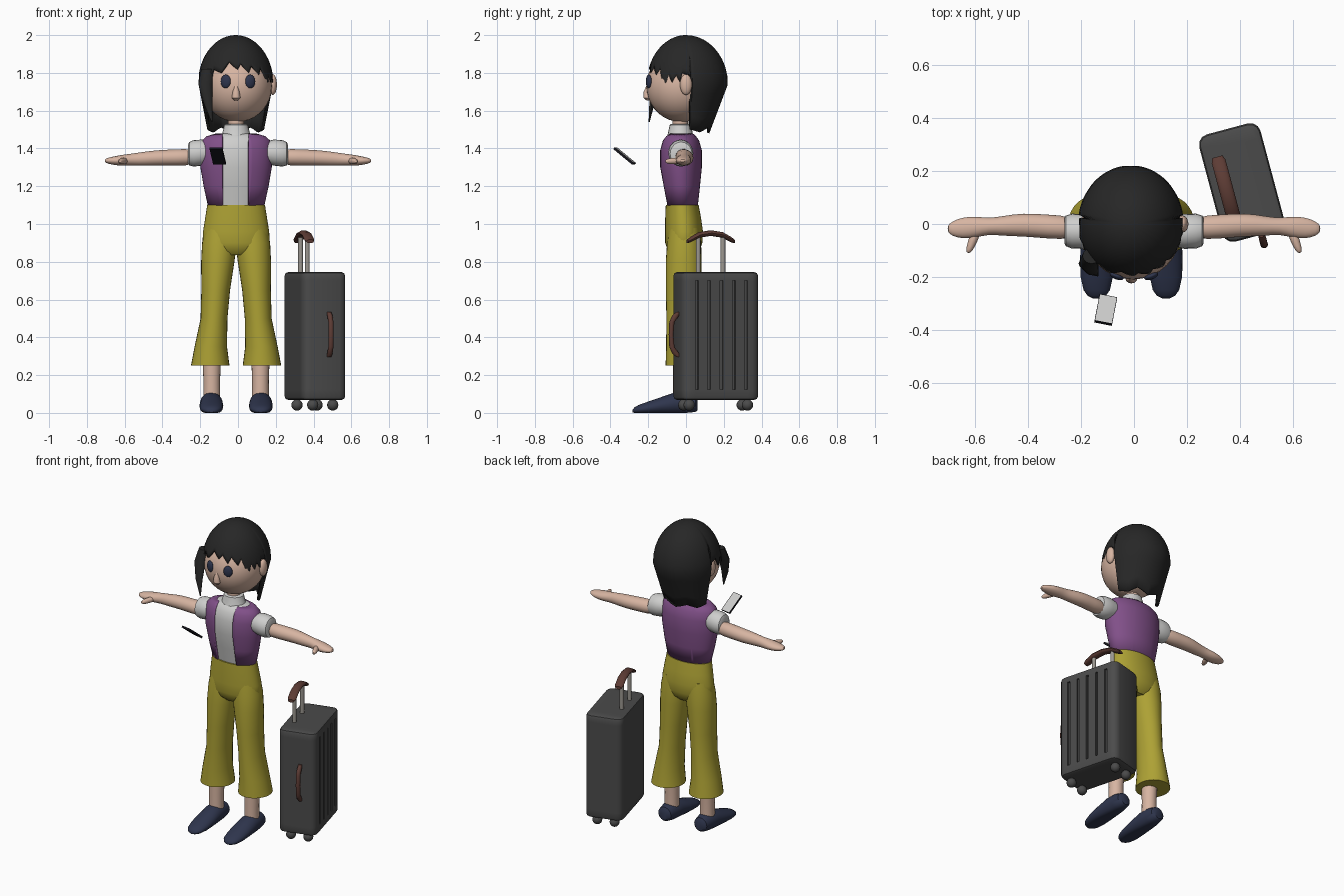
import bpy, bmesh
from math import sin, cos, pi, radians, sqrt
from mathutils import Matrix, Vector

cube = bpy.data.objects.get("Cube")
if cube:
    bpy.data.objects.remove(cube, do_unlink=True)


def material(name, r, g, b):
    m = bpy.data.materials.new(name)
    m.use_nodes = True
    m.diffuse_color = (r, g, b, 1)
    m.node_tree.nodes["Principled BSDF"].inputs["Base Color"].default_value = (r, g, b, 1)
    return m


skin = material("skin", .68, .46, .36)
black_hair = material("black hair", .02, .02, .02)
purple = material("purple", .22, .08, .25)
white = material("off white", .62, .62, .61)
yellow = material("mustard yellow", .42, .36, .035)
navy = material("navy", .028, .036, .075)
grey = material("dark grey", .07, .07, .07)
brown = material("brown", .11, .045, .035)
metal = material("metal", .33, .31, .28)
black = material("black", .008, .008, .012)

FLIP = Matrix.Scale(-1, 4, (1, 0, 0))
SIDES = (("left", Matrix.Identity(4)), ("right", FLIP))
MID = Matrix.Translation((-.01, 0, 0))      # the body sits just off centre


def finish(name, bm, mats, matrix=None, angle=40):
    """Turn a bmesh into a smooth shaded object."""
    if matrix:
        bm.transform(matrix)
    bmesh.ops.recalc_face_normals(bm, faces=bm.faces)
    mesh = bpy.data.meshes.new(name)
    bm.to_mesh(mesh)
    bm.free()
    for m in mats if isinstance(mats, tuple) else (mats,):
        mesh.materials.append(m)
    mesh.shade_smooth()
    mesh.set_sharp_from_angle(angle=radians(angle))
    obj = bpy.data.objects.new(name, mesh)
    bpy.context.scene.collection.objects.link(obj)
    return obj


def loft(rings, axis="Z", n=20, caps=True):
    """Skin ellipses (position, centre 1, centre 2, radius 1, radius 2) along an axis."""
    bm = bmesh.new()
    loops = []
    for a, c1, c2, r1, r2 in rings:
        loop = []
        for i in range(n):
            t = 2 * pi * i / n
            p, q = c1 + r1 * cos(t), c2 + r2 * sin(t)
            loop.append(bm.verts.new({"Z": (p, q, a), "X": (a, p, q), "Y": (p, a, q)}[axis]))
        loops.append(loop)
    for low, high in zip(loops, loops[1:]):
        for i in range(n):
            j = (i + 1) % n
            bm.faces.new((low[i], low[j], high[j], high[i]))
    if caps:
        bm.faces.new(loops[0])
        bm.faces.new(loops[-1])
    return bm


def ball(name, centre, radii, mat, matrix=None, turn=0, n=20):
    bm = bmesh.new()
    place = Matrix.Translation(centre) @ Matrix.Rotation(turn, 4, "Z") @ Matrix.Diagonal((*radii, 1))
    bmesh.ops.create_uvsphere(bm, u_segments=n, v_segments=n // 2 + 2, radius=1, matrix=place)
    return finish(name, bm, mat, matrix)


def smooth(obj):
    obj.modifiers.new("smooth", "SUBSURF").levels = 1
    obj.modifiers["smooth"].render_levels = 1


def solidify(obj, thickness):
    mod = obj.modifiers.new("thickness", "SOLIDIFY")
    mod.thickness, mod.offset = thickness, -1


# Head and face
ball("head", (-.005, -.025, 1.73), (.185, .185, .19), skin, n=32)
finish("nose", loft([(1.655, 0, -.2, .01, .01), (1.668, 0, -.205, .023, .02),
                     (1.7, 0, -.208, .018, .016), (1.745, 0, -.2, .004, .004)], n=12), skin, MID)
finish("neck", loft([(1.48, 0, -.03, .042, .042), (1.6, 0, -.03, .042, .042)]), skin, MID)
for side, flip in SIDES:
    ball(side + "_eye", (.065, -.197, 1.755), (.028, .013, .036), navy, flip, radians(20))
    ball(side + "_ear", (.184, 0, 1.738), (.022, .032, .055), skin, flip)

# Hair shell with a jagged lower edge: (degrees from the front, height)
EDGE = [(-180, 1.48), (-150, 1.51), (-126, 1.485), (-99, 1.5), (-96, 1.79), (-84, 1.8), (-75, 1.74),
        (-69, 1.79), (-51, 1.72), (-39, 1.82), (-24, 1.8), (-12, 1.86), (3, 1.82), (9, 1.85),
        (21, 1.8), (27, 1.84), (39, 1.79), (45, 1.83), (57, 1.72), (63, 1.79), (69, 1.75),
        (75, 1.79), (81, 1.75), (84, 1.8), (96, 1.79), (99, 1.5), (126, 1.485), (150, 1.51), (180, 1.48)]


def edge_height(deg):
    for (a, za), (b, zb) in zip(EDGE, EDGE[1:]):
        if a <= deg <= b:
            return za + (zb - za) * (deg - a) / (b - a)


def hair_point(deg, z):
    t, drop = radians(deg), max(0, 1.74 - z)
    dome = sqrt(max(0, 1 - (max(0, z - 1.74) / .26) ** 2))
    depth = .208 if cos(t) > 0 else .222 - .38 * drop
    return (-.012 + (.2 - .2 * drop) * dome * sin(t), -depth * dome * cos(t), z)


bm = bmesh.new()
ROWS = 14
crown = bm.verts.new((-.012, 0, 2))
columns = []
for deg in range(-180, 180, 3):
    low = edge_height(deg)
    columns.append([bm.verts.new(hair_point(deg, 2 - (2 - low) * (k / ROWS) ** 2))
                    for k in range(1, ROWS + 1)])
for a, b in zip(columns, columns[1:] + columns[:1]):
    bm.faces.new((crown, a[0], b[0]))
    for k in range(ROWS - 1):
        bm.faces.new((a[k], a[k + 1], b[k + 1], b[k]))
solidify(finish("hair", bm, black_hair), .014)
finish("long_lock", loft([(1.82, -.16, -.12, .035, .03), (1.74, -.172, -.15, .038, .024),
                          (1.64, -.158, -.18, .024, .014), (1.54, -.138, -.195, .003, .003)],
                         n=12), black_hair)

# Shirt, collar and open vest
TORSO = [(1.09, 0, -.022, .148, .084), (1.2, 0, -.026, .172, .1), (1.3, 0, -.03, .189, .114),
         (1.39, 0, -.03, .191, .114), (1.44, 0, -.03, .182, .1), (1.465, 0, -.03, .155, .083),
         (1.478, 0, -.03, .11, .068)]
finish("shirt", loft([(z, x, y, rx - .011, ry - .009) for z, x, y, rx, ry in TORSO], n=40), white, MID)
finish("collar", loft([(1.43, 0, -.03, .1, .085), (1.47, 0, -.03, .076, .068),
                       (1.525, 0, -.03, .062, .056), (1.53, 0, -.03, .052, .048)]), white, MID)
bm = loft(TORSO, n=40, caps=False)
bmesh.ops.recalc_face_normals(bm, faces=bm.faces)
for x in (-.072, .066):
    bmesh.ops.bisect_plane(bm, geom=bm.verts[:] + bm.edges[:] + bm.faces[:],
                           plane_co=(x, 0, 0), plane_no=(1, 0, 0))
opening = [f for f in bm.faces
           if -.072 < f.calc_center_median().x < .066 and f.calc_center_median().y < -.03]
bmesh.ops.delete(bm, geom=opening, context="FACES")
solidify(finish("vest", bm, purple, MID), .014)

# Arms, legs and shoes, mirrored
for side, flip in SIDES:
    finish(side + "_sleeve", loft([(.14, -.028, 1.38, .055, .055), (.19, -.028, 1.378, .066, .069),
                                   (.235, -.027, 1.374, .066, .07), (.258, -.026, 1.372, .058, .062),
                                   (.264, -.025, 1.37, .046, .05)], "X"), white, flip)
    smooth(finish(side + "_arm", loft([
        (.22, -.015, 1.355, .048, .048), (.33, -.01, 1.352, .046, .044), (.42, -.002, 1.35, .046, .043),
        (.5, -.008, 1.345, .038, .038), (.55, -.008, 1.342, .031, .033), (.6, -.012, 1.338, .042, .031),
        (.65, -.015, 1.335, .042, .025), (.69, -.018, 1.335, .028, .016),
        (.706, -.018, 1.335, .012, .008)], "X", 14), skin, flip))
    smooth(finish(side + "_thumb", loft([(-.02, .595, 1.335, .022, .02), (-.07, .612, 1.333, .019, .018),
                                         (-.1, .624, 1.332, .014, .014),
                                         (-.11, .626, 1.332, .006, .006)], "Y", 10), skin, flip))
    finish(side + "_trouser_leg", loft([
        (.25, .137, 0, .102, .108), (.35, .134, -.005, .086, .1), (.5, .117, -.01, .071, .094),
        (.65, .108, -.012, .076, .094), (.8, .097, -.012, .088, .095), (.9, .088, -.01, .092, .09),
        (.98, .08, -.01, .085, .08)], n=28), yellow, MID @ flip)
    finish(side + "_ankle", loft([(.06, .129, -.025, .045, .045), (.17, .129, -.025, .044, .044),
                                  (.32, .129, -.02, .05, .05)]), skin, MID @ flip)
    shoe = loft([(.062, .131, .045, .028, .03), (.05, .131, .05, .046, .045), (0, .131, .052, .056, .056),
                 (-.06, .131, .05, .06, .058), (-.13, .131, .038, .063, .046), (-.2, .131, .026, .061, .034),
                 (-.25, .131, .018, .05, .024), (-.272, .131, .014, .034, .016),
                 (-.282, .131, .01, .014, .008)], "Y", 24)
    for v in shoe.verts:
        v.co.z = max(v.co.z, 0)
    finish(side + "_shoe", shoe, navy, MID @ flip)

finish("trouser_hips", loft([
    (.835, 0, -.012, .1, .06), (.86, 0, -.012, .155, .085), (.9, 0, -.012, .178, .098),
    (.96, 0, -.01, .175, .1), (1.03, 0, -.015, .164, .095), (1.1, 0, -.02, .153, .087)], n=40), yellow, MID)

# Suitcase shell with slots pressed into its left face
CASE = Matrix.Translation((.407, .157, 0)) @ Matrix.Rotation(radians(15), 4, "Z")
bm = bmesh.new()
bmesh.ops.create_cube(bm, size=1, matrix=Matrix.Translation((0, 0, .407)) @ Matrix.Diagonal((.24, .42, .676, 1)))
upright = [e for e in bm.edges if abs(e.verts[0].co.z - e.verts[1].co.z) > .1]
bmesh.ops.bevel(bm, geom=upright, offset=.04, segments=3, profile=.5, affect="EDGES")
rims = [e for e in bm.edges if abs(e.verts[0].co.z - e.verts[1].co.z) < .01]
bmesh.ops.bevel(bm, geom=rims, offset=.018, segments=2, profile=.5, affect="EDGES")
SLOTS, HALF = [-.135, -.068, 0, .068, .135], .008
cuts = [((0, y + s, 0), (0, 1, 0)) for y in SLOTS for s in (-HALF, HALF)]
cuts += [((0, 0, z), (0, 0, 1)) for z in (.125, .7)]
for point, normal in cuts:
    bmesh.ops.bisect_plane(bm, geom=bm.verts[:] + bm.edges[:] + bm.faces[:],
                           plane_co=point, plane_no=normal)
bm.normal_update()
slots = []
for f in bm.faces:
    c = f.calc_center_median()
    if f.normal.x > .9 and c.x > .11 and .125 < c.z < .7 and any(abs(c.y - y) < HALF for y in SLOTS):
        slots.append(f)
pressed = bmesh.ops.extrude_discrete_faces(bm, faces=slots)["faces"]
bmesh.ops.translate(bm, verts=list({v for f in pressed for v in f.verts}), vec=(-.014, 0, 0))
bmesh.ops.remove_doubles(bm, verts=bm.verts, dist=.0001)
finish("suitcase_shell", bm, grey, CASE, 35)

# Suitcase handles, poles and wheels
for name, y in (("front", -.079), ("back", .057)):
    finish(name + "_pole", loft([(.73, -.063, y, .013, .013), (.93, -.063, y, .013, .013)], n=12), metal, CASE)
finish("pull_handle", loft([(-.138, -.063, .908, .02, .01), (-.12, -.063, .918, .027, .014),
                            (-.075, -.063, .942, .027, .015), (-.01, -.063, .952, .027, .015),
                            (.055, -.063, .942, .027, .015), (.1, -.063, .918, .027, .014),
                            (.118, -.063, .908, .02, .01)], "Y", 14), brown, CASE)
finish("carry_handle", loft([(.295, .022, -.205, .012, .016), (.315, .022, -.225, .014, .02),
                             (.35, .022, -.246, .014, .014), (.415, .022, -.25, .014, .013),
                             (.48, .022, -.246, .014, .014), (.515, .022, -.225, .014, .02),
                             (.535, .022, -.205, .012, .016)], n=12), brown, CASE)
for x in (-.055, .055):
    for y in (-.16, .16):
        ball("wheel", (x, y, .042), (.03, .03, .03), grey, CASE, n=16)
        finish("wheel_stem", loft([(.05, x, y, .015, .015), (.08, x, y, .015, .015)], n=10), grey, CASE)

# Phone floating in front, screen facing the figure
bm = bmesh.new()
bmesh.ops.create_cube(bm, size=1, matrix=Matrix.Diagonal((.068, .132, .012, 1)))
bm.normal_update()
screen = [f for f in bm.faces if f.normal.z > .9]
bmesh.ops.inset_individual(bm, faces=screen, thickness=.003)
screen[0].material_index = 1
tilt = Matrix.Rotation(radians(-11), 4, "Z") @ Matrix.Rotation(radians(-39), 4, "X")
finish("phone", bm, (black, white), Matrix.Translation((-.107, -.325, 1.36)) @ tilt, 20)
